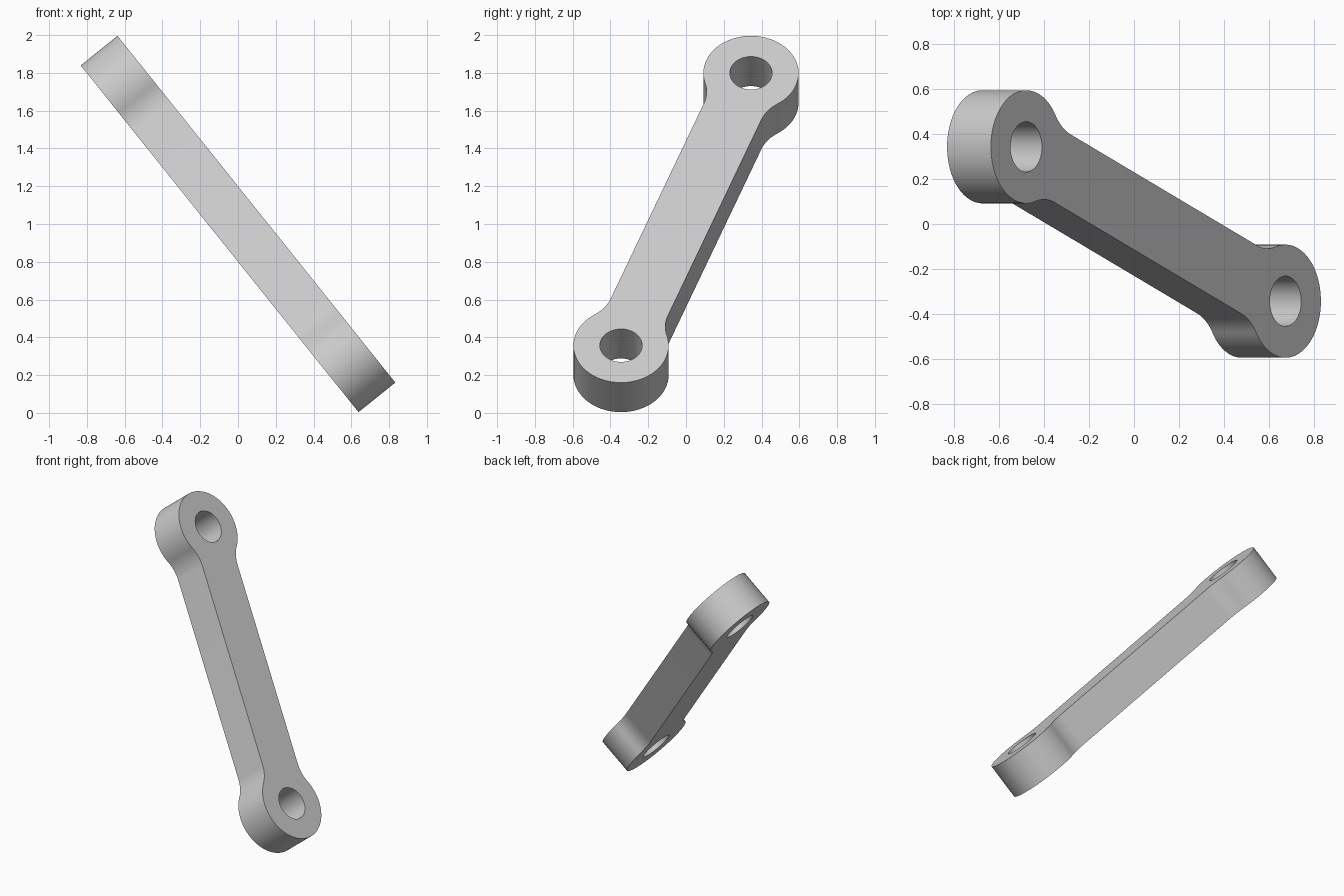
import bpy, bmesh, math
from mathutils import Matrix, Vector

if "Cube" in bpy.data.objects:
    bpy.data.objects.remove(bpy.data.objects["Cube"])

EYE_R, HOLE_R, HALF_W, FILLET = 0.252, 0.112, 0.162, 0.22
THICK = 0.25
EYE_U, EYE_Y = 0.924, 0.344
HALF_L = math.hypot(EYE_U, EYE_Y)


def arc(cx, cy, r, a0, a1, n):
    return [Vector((cx + r * math.cos(a0 + (a1 - a0) * i / n),
                    cy + r * math.sin(a0 + (a1 - a0) * i / n), 0)) for i in range(n + 1)]


# Half outline: lower fillet, round eye, upper fillet at the +x end
reach = math.sqrt((EYE_R + FILLET) ** 2 - (HALF_W + FILLET) ** 2)
ang = math.atan2(HALF_W + FILLET, -reach)
fx, fy = HALF_L - reach, HALF_W + FILLET
upper = arc(fx, fy, FILLET, ang - math.pi, -math.pi / 2, 14)
lower = [Vector((p.x, -p.y, 0)) for p in reversed(upper)]
end = lower + arc(HALF_L, 0, EYE_R, -ang, ang, 64)[1:-1] + upper
outline = end + [-p for p in end]

# Flat profile with two holes, then extrude to thickness
bm = bmesh.new()


def loop(points):
    vs = [bm.verts.new(p) for p in points]
    for i, v in enumerate(vs):
        bm.edges.new((v, vs[(i + 1) % len(vs)]))


loop(outline)
for side in (-1, 1):
    loop(arc(side * HALF_L, 0, HOLE_R, 0, 2 * math.pi, 48)[:-1])
bmesh.ops.triangle_fill(bm, use_beauty=True, use_dissolve=False, edges=bm.edges[:], normal=(0, 0, 1))
bmesh.ops.translate(bm, verts=bm.verts[:], vec=(0, 0, -THICK / 2))
extruded = bmesh.ops.extrude_face_region(bm, geom=bm.faces[:], use_keep_orig=True)
top = [g for g in extruded["geom"] if isinstance(g, bmesh.types.BMVert)]
bmesh.ops.translate(bm, verts=top, vec=(0, 0, THICK))
bmesh.ops.recalc_face_normals(bm, faces=bm.faces[:])

# Lean the link: its plane holds the y axis and slopes down towards +x
u = Vector((0.625, 0, -0.78)).normalized()
y = Vector((0, 1, 0))
n = u.cross(y)
tilt = Matrix((u, y, n)).transposed().to_4x4()
spin = Matrix.Rotation(-math.atan2(EYE_Y, EYE_U), 4, "Z")
bm.transform(Matrix.Translation((0, 0, 1)) @ tilt @ spin)

mesh = bpy.data.meshes.new("link_arm")
bm.to_mesh(mesh)
bm.free()
link = bpy.data.objects.new("link_arm", mesh)
bpy.context.collection.objects.link(link)

# Plain grey metal
grey = bpy.data.materials.new("light_grey")
grey.use_nodes = True
colour = (0.6, 0.6, 0.6, 1)
grey.diffuse_color = colour
grey.node_tree.nodes["Principled BSDF"].inputs["Base Color"].default_value = colour
mesh.materials.append(grey)

bpy.ops.object.select_all(action="DESELECT")
link.select_set(True)
bpy.context.view_layer.objects.active = link
bpy.ops.object.shade_smooth_by_angle(angle=math.radians(30))
